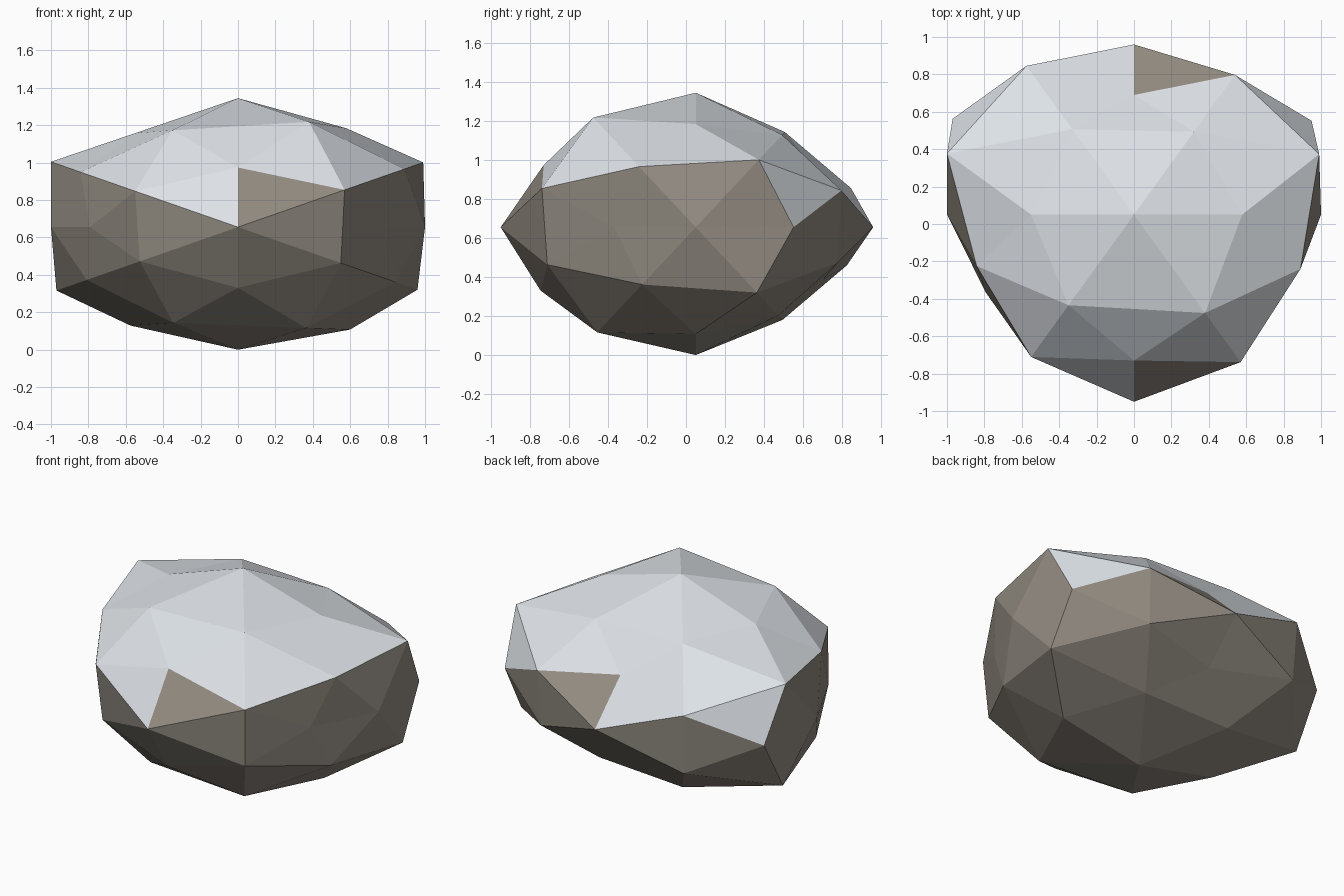
import bpy, bmesh
from mathutils import Vector

# Geodesic boulder: each row is a unit direction (|x|, y, z) and how far
# the rock bulges along it on the left (-x) and the right (+x) side.
BULGE = [
    # crown and base
    (0, 0, 1, 1.22, 1.22), (0, 0, -1, 1.16, 1.16),
    (.526, 0, .851, 1.045, 1.10), (.526, 0, -.851, 1.095, 1.14),
    (.309, .5, .809, 1.068, 1.036), (.309, -.5, .809, 1.133, 1.23),
    (.309, .5, -.809, 1.04, 0.99), (.309, -.5, -.809, 1.12, 1.18),
    # front and back
    (0, 1, 0, 1.064, 1.064), (0, -1, 0, 1.17, 1.17),
    (0, .851, .526, 0.88, 0.88), (0, -.851, .526, 1.072, 1.072),
    (0, .851, -.526, 0.90, 0.90), (0, -.851, -.526, 1.094, 1.094),
    (.5, .809, .309, 1.15, 1.08), (.5, -.809, .309, 1.10, 1.14),
    (.5, .809, -.309, 1.12, 1.05), (.5, -.809, -.309, 1.05, 1.10),
    # sides
    (1, 0, 0, 1.0, 1.0),
    (.851, .526, 0, 1.14, 1.116), (.851, -.526, 0, 0.93, 0.93),
    (.809, .309, .5, 1.236, 1.224), (.809, -.309, .5, 1.04, 1.10),
    (.809, .309, -.5, 1.20, 1.186), (.809, -.309, -.5, 1.0, 1.04),
]
CENTRE = Vector((0, 0.05, 0.655))
SCALE = Vector((1.0, 0.855, 0.565))


def material(name, rgb):
    m = bpy.data.materials.new(name)
    m.diffuse_color = (*rgb, 1)
    return m


def is_snow(face):
    c = face.calc_center_median()
    if c.z < 0.7 or face.normal.z < 0.15:
        return False                       # undersides and steep belt
    if abs(c.x) > 0.85 and c.y < 0.45:
        return False                       # bare side walls
    return not (c.x > 0 and abs(c.y) > 0.75 and abs(c.x) < 0.3)  # bare patches


# Even geodesic ball from the directions
bm = bmesh.new()
reach = {}
for x, y, z, left, right in BULGE:
    for side, r in ((-1, left), (1, right)):
        if x == 0 and side < 0:
            continue
        v = bm.verts.new(Vector((side * x, y, z)).normalized())
        reach[v] = r
bmesh.ops.convex_hull(bm, input=bm.verts[:])

# Push the ball out into the boulder shape
for v in bm.verts:
    v.co = CENTRE + v.co * reach[v] * SCALE
bmesh.ops.recalc_face_normals(bm, faces=bm.faces[:])
bm.normal_update()

# Snow cap on top, bare rock below
for f in bm.faces:
    f.material_index = 1 if is_snow(f) else 0
    f.smooth = False

mesh = bpy.data.meshes.new("snowy_boulder")
bm.to_mesh(mesh)
bm.free()
mesh.materials.append(material("rock_brown_grey", (0.29, 0.26, 0.222)))
mesh.materials.append(material("snow_white", (0.79, 0.83, 0.87)))
boulder = bpy.data.objects.new("snowy_boulder", mesh)
bpy.context.collection.objects.link(boulder)
